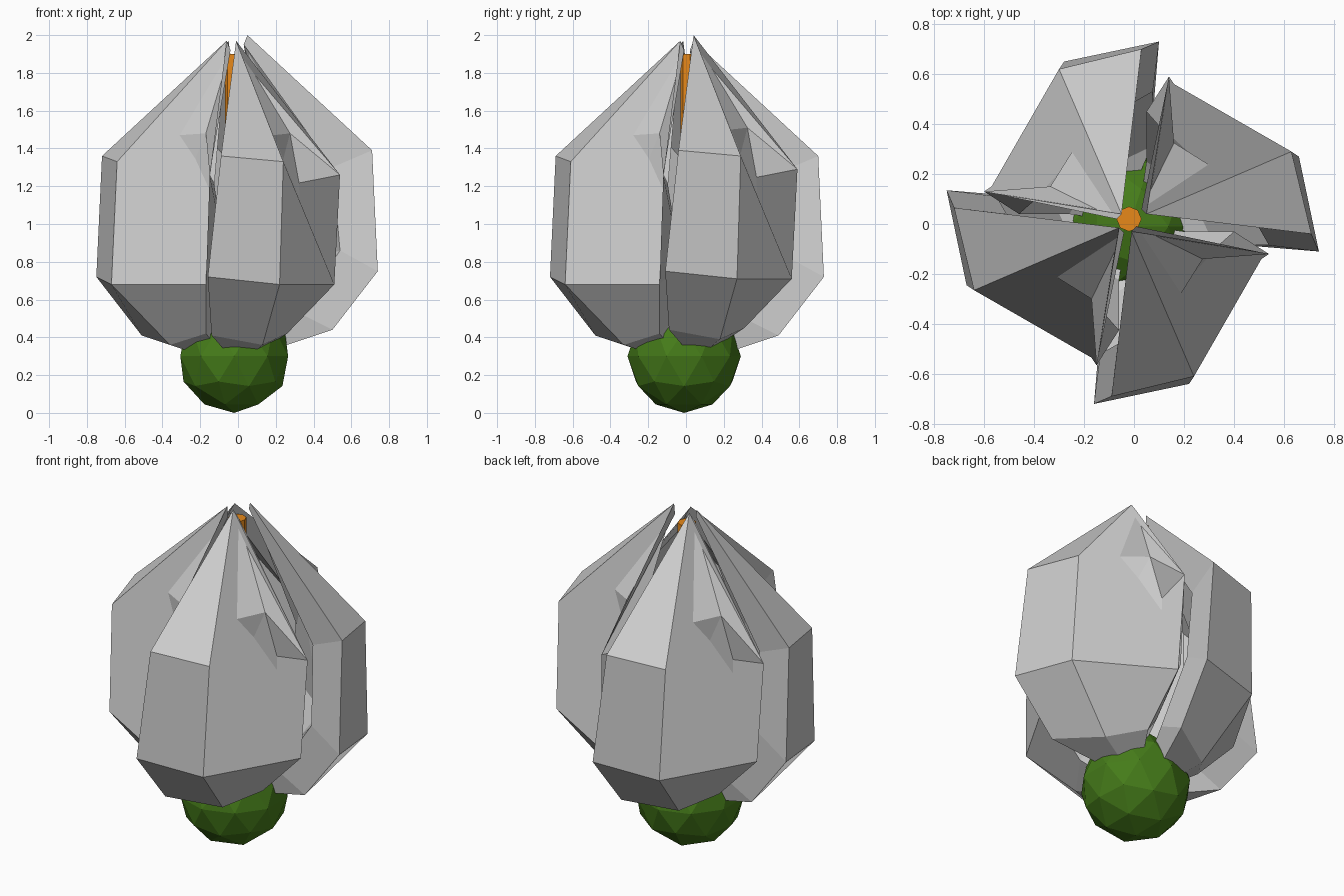
import bpy
from math import radians
from mathutils import Matrix, Vector

if "Cube" in bpy.data.objects:
    bpy.data.objects.remove(bpy.data.objects["Cube"])


def paint(obj, name, rgb):
    mat = bpy.data.materials.new(name)
    mat.diffuse_color = (*rgb, 1)
    mat.use_nodes = True
    mat.node_tree.nodes["Principled BSDF"].inputs["Base Color"].default_value = mat.diffuse_color
    obj.data.materials.append(mat)


# Petal outer skin: base point, three rings of three columns, tip
OUT = [(0, 0, .25),
       (-.14, -.48, .41), (.13, -.33, .36), (.26, -.14, .42),
       (-.16, -.72, .72), (.22, -.64, .68), (.51, -.14, .68),
       (-.09, -.69, 1.36), (.24, -.61, 1.33), (.54, -.12, 1.26),
       (-.01, -.03, 1.97)]
# Petal inner skin, same order
INN = [(0, 0, .4),
       (-.13, -.3, .5), (.08, -.2, .5), (.2, -.03, .55),
       (-.135, -.52, .83), (.1, -.42, .8), (.4, -.03, .8),
       (-.065, -.48, 1.27), (.1, -.42, 1.46), (.275, -.14, 1.48),
       (.01, -.01, 1.92)]
COMMON = [(0, 2, 1), (0, 3, 2), (1, 2, 5, 4), (2, 3, 6, 5), (4, 5, 8, 7), (7, 8, 10)]
BROAD = (5, 6, 9, 10, 8)                              # the bent five-sided face
BROAD_OUT = [(5, 6, 8), (8, 6, 10), (6, 9, 10)]       # its outer folding
BROAD_IN = [(5, 6, 9), (5, 9, 8), (8, 9, 10)]         # its inner folding


def petal_mesh():
    # Thick petal: outer skin, inner skin, rim
    k = len(OUT)
    outer = COMMON + BROAD_OUT
    faces = list(outer)
    faces += [tuple(i + k for i in reversed(f)) for f in COMMON + BROAD_IN]
    for path in ([0, 1, 4, 7, 10], [10, 9, 6, 3, 0]):
        faces += [(a, b, b + k, a + k) for a, b in zip(path, path[1:])]
    me = bpy.data.meshes.new("petal")
    me.from_pydata(OUT + INN, [], faces)
    me.update()

    # The broad face is shaded flat as one piece
    pts = [Vector(OUT[i]) for i in BROAD]
    broad_n = sum((a.cross(b) for a, b in zip(pts, pts[1:] + pts[:1])), Vector()).normalized()
    normals = []
    for i, poly in enumerate(me.polygons):
        n = broad_n if len(COMMON) <= i < len(outer) else poly.normal.copy()
        normals += [n] * poly.loop_total
    for poly in me.polygons:
        poly.use_smooth = True
    me.normals_split_custom_set(normals)
    return me


# Four petals turned around the stem, each slightly shifted
mesh = petal_mesh()
for name, angle, shift in (("petal_front", 0, (0, 0, 0)),
                           ("petal_right", 90, (.02, .05, .03)),
                           ("petal_back", 180, (-.06, .01, 0)),
                           ("petal_left", 270, (-.03, -.025, 0))):
    obj = bpy.data.objects.new(name, mesh)
    bpy.context.collection.objects.link(obj)
    obj.matrix_world = Matrix.Translation(shift) @ Matrix.Rotation(radians(angle), 4, 'Z')

# Green bulb under the petals
bpy.ops.mesh.primitive_ico_sphere_add(subdivisions=2, radius=.3, location=(-.02, -.01, .3))
bulb = bpy.context.object
bulb.name = "bulb"
paint(bulb, "green", (.06, .2, .01))

# Orange stamen inside the flower
bpy.ops.mesh.primitive_cylinder_add(vertices=8, radius=.05, depth=1.45, location=(-.02, .02, 1.175))
stamen = bpy.context.object
stamen.name = "stamen"
paint(stamen, "orange", (.8, .25, .01))
